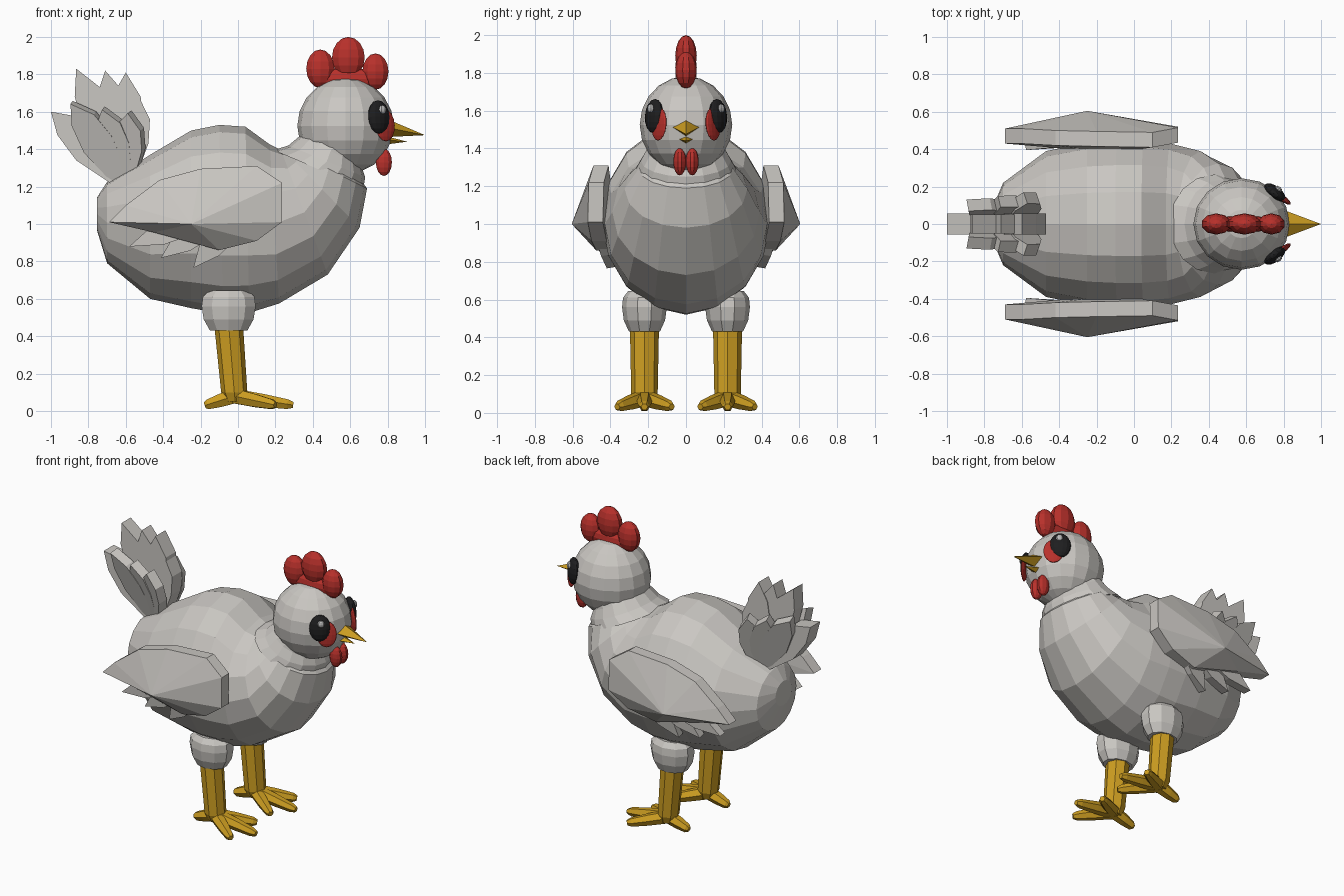
import bpy, bmesh, math
from mathutils import Vector, Matrix

if "Cube" in bpy.data.objects:
    bpy.data.objects.remove(bpy.data.objects["Cube"])


def mat(name, rgb):
    m = bpy.data.materials.new(name)
    m.diffuse_color = (*rgb, 1)
    m.use_nodes = True
    m.node_tree.nodes["Principled BSDF"].inputs["Base Color"].default_value = m.diffuse_color
    return m


WHITE = mat("feather_white", (0.59, 0.57, 0.54))
RED = mat("comb_red", (0.48, 0.03, 0.024))
YELLOW = mat("leg_yellow", (0.61, 0.34, 0.015))
BLACK = mat("eye_black", (0.013, 0.013, 0.014))
SHINE = mat("eye_shine", (0.5, 0.5, 0.5))


def finish(bm, name, material):
    bmesh.ops.recalc_face_normals(bm, faces=bm.faces)
    me = bpy.data.meshes.new(name)
    bm.to_mesh(me)
    bm.free()
    me.materials.append(material)
    ob = bpy.data.objects.new(name, me)
    bpy.context.collection.objects.link(ob)
    return ob


def loft(name, rings, material):
    """Skin a list of equal-length rings and cap both ends."""
    bm = bmesh.new()
    vs = [[bm.verts.new(p) for p in r] for r in rings]
    n = len(vs[0])
    for a, b in zip(vs, vs[1:]):
        for i in range(n):
            j = (i + 1) % n
            bm.faces.new((a[i], a[j], b[j], b[i]))
    bm.faces.new(vs[0])
    bm.faces.new(vs[-1])
    return finish(bm, name, material)


def ring(c, axis, ra, rb, n):
    """Ellipse around c, normal to axis; ra lies across y where possible."""
    axis = Vector(axis).normalized()
    ref = Vector((0, 1, 0))
    if abs(axis.y) > 0.9:
        ref = Vector((1, 0, 0))
    u = (ref - axis * ref.dot(axis)).normalized()
    v = axis.cross(u)
    return [Vector(c) + u * ra * math.cos(t) + v * rb * math.sin(t)
            for t in (2 * math.pi * i / n for i in range(n))]


def section(bx, bz, tx, tz, w):
    """Elliptical body section between a belly point and a back point."""
    return ring(((bx + tx) / 2, 0, (bz + tz) / 2), (tz - bz, 0, bx - tx), w,
                math.hypot(tx - bx, tz - bz) / 2, 16)


def ball(name, c, r, material, seg=12, rings=8, normal=None):
    """Ellipsoid; with a normal, its local x axis points along it."""
    bm = bmesh.new()
    bmesh.ops.create_uvsphere(bm, u_segments=seg, v_segments=rings, radius=1)
    rot = Matrix.Identity(4)
    if normal:
        x = Vector(normal).normalized()
        y = Vector((0, 0, 1)).cross(x).normalized()
        rot = Matrix((x, y, x.cross(y))).transposed().to_4x4()
    bmesh.ops.transform(bm, verts=bm.verts, matrix=Matrix.Translation(c) @ rot
                        @ Matrix.Diagonal((*r, 1)))
    return finish(bm, name, material)


# Body: sections that tip upward toward the neck
loft("body", [section(*s) for s in (
    (-0.755, 0.97, -0.755, 1.14, 0.09), (-0.70, 0.79, -0.70, 1.225, 0.22),
    (-0.47, 0.60, -0.47, 1.37, 0.39), (-0.25, 0.55, -0.25, 1.50, 0.435),
    (-0.08, 0.52, -0.10, 1.53, 0.445), (0.06, 0.525, 0.04, 1.52, 0.445),
    (0.22, 0.575, 0.17, 1.425, 0.43), (0.48, 0.73, 0.23, 1.395, 0.39),
    (0.65, 0.98, 0.25, 1.39, 0.325), (0.69, 1.19, 0.28, 1.395, 0.25),
    (0.66, 1.23, 0.31, 1.40, 0.22))], WHITE)

# Neck and head
loft("neck", [section(*s) for s in (
    (0.67, 1.19, 0.19, 1.395, 0.265), (0.68, 1.25, 0.27, 1.42, 0.24),
    (0.66, 1.31, 0.33, 1.47, 0.21), (0.66, 1.40, 0.42, 1.52, 0.18))], WHITE)
ball("head", (0.575, 0, 1.525), (0.258, 0.245, 0.257), WHITE, 16, 10)

# Comb
for i, (x, z, rx, rz) in enumerate(((0.44, 1.83, 0.079, 0.103), (0.59, 1.89, 0.092, 0.11),
                                    (0.735, 1.815, 0.073, 0.097))):
    ball(f"comb_lobe_{i}", (x, 0, z), (rx, 0.057, rz), RED, 10, 8)
ball("comb_base", (0.585, 0, 1.775), (0.20, 0.045, 0.06), RED, 10, 6)


# Beak: four-sided spikes
def beak(name, x, top, mid, low, w, tip):
    bm = bmesh.new()
    base = [bm.verts.new(p) for p in ((x, 0, top), (x, w, mid), (x, 0, low), (x, -w, mid))]
    t = bm.verts.new(tip)
    bm.faces.new(base)
    for i in range(4):
        bm.faces.new((base[i], base[(i + 1) % 4], t))
    finish(bm, name, YELLOW)


beak("upper_beak", 0.80, 1.56, 1.515, 1.465, 0.075, (1.0, 0, 1.475))
beak("lower_beak", 0.79, 1.47, 1.45, 1.425, 0.044, (0.905, 0, 1.44))

LEAF = ((0, -0.25), (0.5, -0.5), (0.78, -0.42), (1, 0), (0.8, 0.35), (0.5, 0.5), (0, 0.25))
SPIKE = ((0, -0.5), (0.5, -0.42), (1, 0), (0.5, 0.42), (0, 0.5))


# Flat plate from base to tip, upright along x-z unless twisted about its length
def feather(name, base, tip, width, thick, shape=LEAF, twist=0):
    base, tip = Vector(base), Vector(tip)
    d = tip - base
    side = d.cross(Vector((0, 1, 0))).normalized()
    side.rotate(Matrix.Rotation(twist, 3, d))
    n = side.cross(d).normalized() * thick / 2
    outline = [base + d * f + side * width * w for f, w in shape]
    loft(name, [[p - n for p in outline], [p + n for p in outline]], WHITE)


# Tail: tall middle feathers
for i, (x, z, w, t) in enumerate(((-1.0, 1.60, 0.19, 0.11), (-0.865, 1.83, 0.19, 0.10),
                                  (-0.71, 1.82, 0.19, 0.10), (-0.60, 1.81, 0.19, 0.11),
                                  (-0.525, 1.67, 0.17, 0.11))):
    feather(f"tail_middle_{i}", (-0.60, 0, 1.22), (x, 0, z), w, t)

for s, side in ((1, "left"), (-1, "right")):
    # Tail: shorter splayed side feathers
    for i, (x, y, z) in enumerate(((-0.89, 0.10, 1.65), (-0.72, 0.12, 1.62),
                                   (-0.58, 0.14, 1.60))):
        feather(f"tail_{side}_{i}", (-0.60, 0.03 * s, 1.22), (x, y * s, z), 0.18, 0.065,
                twist=0.3 * s)

    # Wing: rim points with their inner depth, and an outer apex
    rim = [(-0.69, 1.01, 0.43), (-0.60, 1.10, 0.43), (-0.42, 1.235, 0.42), (-0.20, 1.295, 0.415),
           (0.10, 1.31, 0.41), (0.235, 1.22, 0.435), (0.235, 1.01, 0.44), (0.10, 0.91, 0.42),
           (-0.10, 0.86, 0.395), (-0.45, 0.955, 0.41)]
    bm = bmesh.new()
    inner = [bm.verts.new((x, s * y, z)) for x, z, y in rim]
    outer = [bm.verts.new((x, s * (y + 0.08), z)) for x, z, y in rim]
    apex = bm.verts.new((-0.25, s * 0.605, 1.0))
    core = bm.verts.new((-0.1, s * 0.38, 1.08))
    for i in range(len(rim)):
        j = (i + 1) % len(rim)
        bm.faces.new((inner[i], inner[j], outer[j], outer[i]))
        bm.faces.new((outer[i], outer[j], apex))
        bm.faces.new((inner[j], inner[i], core))
    finish(bm, f"wing_{side}", WHITE)

    # Flight feathers under the wing
    for i, (bx, bz, tx, tz, y) in enumerate(((-0.25, 1.02, -0.58, 0.88, 0.425),
                                             (-0.17, 1.0, -0.41, 0.82, 0.41),
                                             (-0.06, 0.98, -0.235, 0.77, 0.39))):
        feather(f"wing_feather_{side}_{i}", (bx, s * 0.45, bz), (tx, s * y, tz), 0.15, 0.06, SPIKE)

    # Face: a red patch behind the eye, then eye, eye shine, wattle
    out = Vector((0.60, 0.80 * s, 0.08))
    ball(f"cheek_{side}", (0.787, 0.143 * s, 1.528), (0.016, 0.064, 0.087), RED, 12, 8, out)
    ball(f"eye_{side}", (0.752, 0.169 * s, 1.572), (0.034, 0.068, 0.09), BLACK, 14, 8, out)
    ball(f"eye_shine_{side}", (0.773, 0.187 * s, 1.612), (0.014, 0.023, 0.024), SHINE, 8, 6, out)
    ball(f"wattle_{side}", (0.78, 0.033 * s, 1.33), (0.045, 0.034, 0.073), RED, 10, 8)

    # Thigh, shank and toes
    y = 0.22 * s
    loft(f"thigh_{side}", [ring((-0.05, y, z), (0, 0, 1), 0.78 * r, r, 10) for z, r in
                           ((0.43, 0.105), (0.49, 0.14), (0.56, 0.152), (0.61, 0.145),
                            (0.645, 0.11))], WHITE)
    loft(f"shank_{side}", [ring((x, y, z), (0, 0, 1), r, r, 8) for x, z, r in
                           ((-0.05, 0.46, 0.077), (-0.02, 0.10, 0.07), (-0.015, 0.05, 0.05))],
         YELLOW)
    for i, (tx, ty, tz) in enumerate(((0.295, 0, 0.032), (0.20, 0.145, 0.032),
                                      (0.20, -0.145, 0.032), (-0.178, 0, 0.03))):
        a, b = Vector((-0.02, y, 0.08)), Vector((tx, y + ty * s, tz))
        d = b - a
        loft(f"toe_{side}_{i}", [ring(a + d * f, d, r, r, 6) for f, r in
                                 ((0, 0.045), (0.5, 0.04), (0.9, 0.030), (1, 0.018))], YELLOW)
